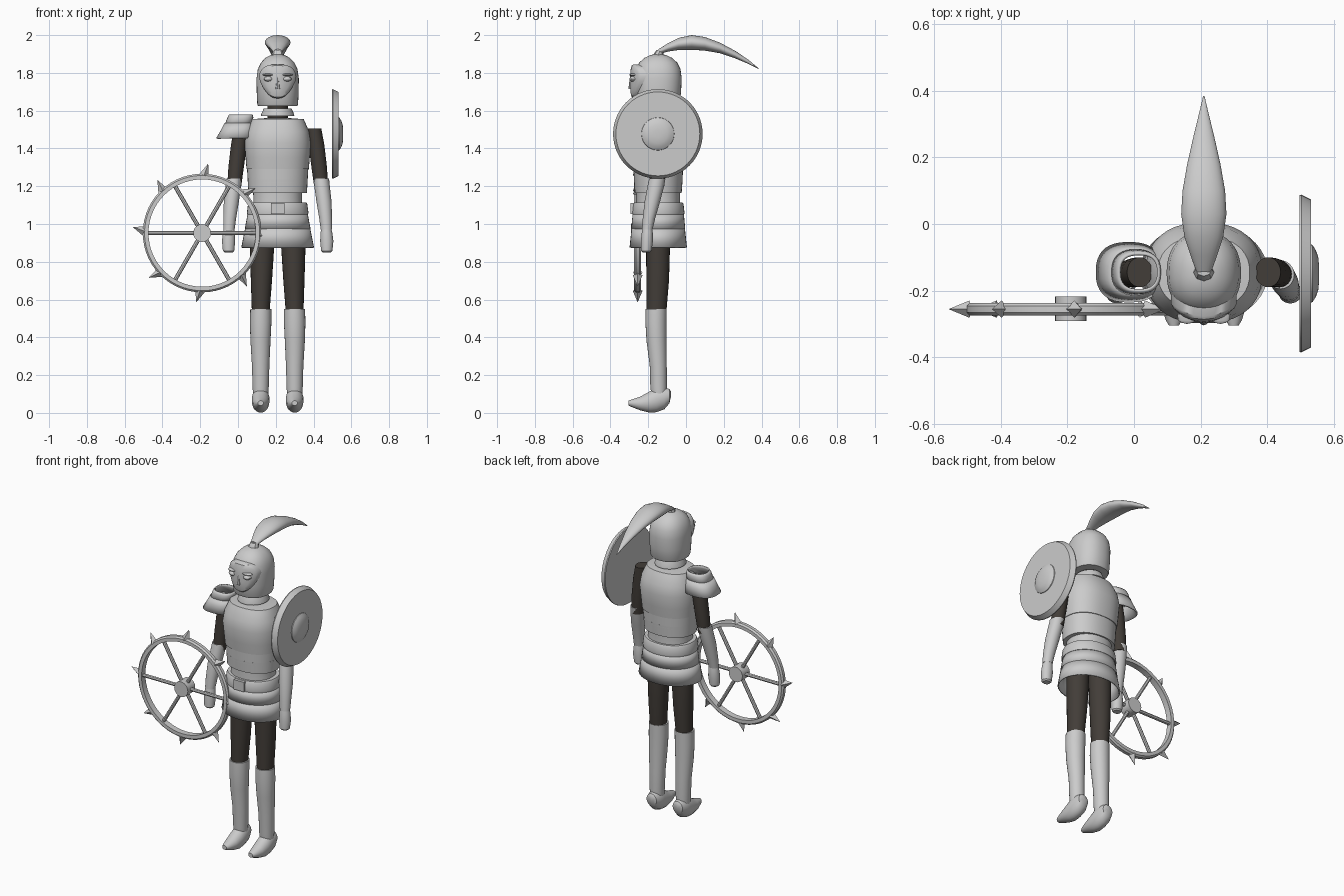
import bpy, bmesh, math
from mathutils import Vector

cube = bpy.data.objects.get("Cube")
if cube:
    bpy.data.objects.remove(cube)


def material(name, r, g, b):
    m = bpy.data.materials.new(name)
    m.use_nodes = True
    m.diffuse_color = (r, g, b, 1)
    m.node_tree.nodes["Principled BSDF"].inputs["Base Color"].default_value = (r, g, b, 1)
    return m


STEEL = material("steel grey", 0.6, 0.6, 0.6)
LEATHER = material("dark leather", 0.055, 0.047, 0.04)
CX, CY = 0.21, -0.147    # body axis


def finish(name, bm, mat=STEEL, angle=35):
    bmesh.ops.recalc_face_normals(bm, faces=bm.faces[:])
    me = bpy.data.meshes.new(name)
    bm.to_mesh(me)
    bm.free()
    me.materials.append(mat)
    me.shade_smooth()
    me.set_sharp_from_angle(angle=math.radians(angle))
    ob = bpy.data.objects.new(name, me)
    bpy.context.collection.objects.link(ob)
    return ob


def place(axis, t, a, b):
    return {"x": (t, a, b), "y": (a, t, b), "z": (a, b, t)}[axis]


def loft(name, rings, mat=STEEL, axis="z", n=32, power=2.0, caps=True,
         loop=False, shell=0, warp=None):
    """Skin elliptical rings (t, centre a, centre b, radius a, radius b)."""
    bm = bmesh.new()
    rows = []
    for t, ca, cb, ra, rb in rings:
        row = []
        for i in range(n):
            u = 2 * math.pi * i / n
            c, s = math.cos(u), math.sin(u)
            a = ca + ra * math.copysign(abs(c) ** (2 / power), c)
            b = cb + rb * math.copysign(abs(s) ** (2 / power), s)
            p = place(axis, t, a, b)
            row.append(bm.verts.new(warp(*p) if warp else p))
        rows.append(row)
    pairs = list(zip(rows, rows[1:])) + ([(rows[-1], rows[0])] if loop else [])
    for lo, hi in pairs:
        for i in range(n):
            j = (i + 1) % n
            bm.faces.new((lo[i], lo[j], hi[j], hi[i]))
    if caps and not loop:
        bm.faces.new(rows[0])
        bm.faces.new(rows[-1])
    ob = finish(name, bm, mat)
    if shell:
        mod = ob.modifiers.new("thickness", "SOLIDIFY")
        mod.thickness = shell
    return ob


def body(name, rows, **kw):
    """Loft of (z, radius x, radius y) rows around the body axis."""
    return loft(name, [(z, CX, CY, rx, ry) for z, rx, ry in rows], n=40, **kw)


def rod(name, p, q, r1, r2, sides):
    p, q = Vector(p), Vector(q)
    bm = bmesh.new()
    bmesh.ops.create_cone(bm, cap_ends=True, segments=sides, radius1=r1,
                          radius2=r2, depth=(q - p).length)
    ob = finish(name, bm)
    ob.rotation_mode = "QUATERNION"
    ob.rotation_quaternion = (q - p).to_track_quat("Z", "Y")
    ob.location = (p + q) / 2
    return ob


# Torso plates, overlapping like lames
body("chest_plate", [(1.29, .165, .135), (1.35, .17, .143), (1.43, .176, .152),
                     (1.49, .166, .142), (1.54, .145, .118), (1.555, .138, .11),
                     (1.56, .07, .07)], power=2.3)
body("upper_belly_lame", [(1.22, .158, .128), (1.305, .163, .132)], power=2.2)
body("lower_belly_lame", [(1.165, .155, .124), (1.235, .159, .129)], power=2.2)
body("waist", [(1.05, .14, .118), (1.11, .128, .115), (1.18, .13, .116)], power=2.2)

# Belt and skirt
body("belt", [(1.05, .161, .137), (1.06, .163, .139), (1.105, .157, .134),
              (1.115, .152, .128)], power=2.1)
bm = bmesh.new()
bmesh.ops.create_cube(bm, size=1)
buckle = finish("belt_buckle", bm)
buckle.scale = (.07, .02, .06)
buckle.location = (CX, -.283, 1.082)
body("upper_skirt", [(.975, .174, .143), (1.06, .158, .135)], caps=False, shell=.008)
body("lower_skirt", [(.875, .193, .152), (.99, .17, .14)], caps=False, shell=.008)
body("skirt_lining", [(1.0, .16, .13), (1.05, .15, .125)])

# Neck and gorget
body("neck", [(1.55, .055, .06), (1.65, .055, .06)], mat=LEATHER)
body("gorget", [(1.572, .088, .094), (1.582, .087, .093), (1.612, .073, .08)])

# Helmet
body("helmet", [(1.625, .104, .108), (1.635, .108, .113), (1.7, .111, .121),
                (1.77, .112, .124), (1.82, .105, .118), (1.855, .088, .1),
                (1.88, .064, .072), (1.895, .035, .04), (1.9, .006, .006)], power=2.25)


def visor_taper(x, y, z):
    # Narrow toward the chin and wrap around the cheeks
    k = min(1, .55 + .45 * (z - 1.67) / .1)
    dx = (x - CX) * k
    return (CX + dx, y + 4 * dx * dx, z)


loft("visor", [(y, CX, 1.755, .1 * s, .09 * s) for y, s in
               ((-.22, 1), (-.278, 1), (-.287, .93), (-.293, .7), (-.296, .35), (-.297, .05))],
     axis="y", power=2.8, warp=visor_taper)
for side, word in ((-1, "right"), (1, "left")):
    x = CX + side * .05
    for part, z, rx, rz in (("eye", 1.768, .024, .014), ("brow", 1.79, .03, .007)):
        loft(f"{word}_visor_{part}", [(y, x, z, rx * s, rz * s) for y, s in
             ((-.27, 1), (-.29, .9), (-.297, .55), (-.3, .1))], axis="y", n=16)
rod("visor_nose", (CX, -.292, 1.715), (CX, -.292, 1.785), .013, .004, 8)

# Plume
loft("plume_socket", [(1.885, CX, -.145, .034, .03), (1.9, CX, -.145, .03, .026),
                      (1.92, CX, -.137, .024, .02)], n=8)
loft("plume", [(y, CX, z, rx, rz) for y, z, rx, rz in
               ((-.145, 1.912, .022, .014), (-.095, 1.935, .04, .022),
                (-.04, 1.953, .058, .032), (.03, 1.961, .068, .039),
                (.1, 1.954, .064, .036), (.18, 1.932, .05, .028),
                (.26, 1.897, .032, .02), (.33, 1.859, .015, .011),
                (.385, 1.822, .002, .002))], axis="y", n=24)

# Limbs, mirrored about the body axis
for side, word in ((-1, "right"), (1, "left")):
    def limb(name, rows, mat=STEEL, axis="z", **kw):
        return loft(f"{word}_{name}", [(t, CX + side * a, b, ra, rb)
                    for t, a, b, ra, rb in rows], mat, axis, n=24, **kw)

    limb("upper_arm", [(1.2, .23, -.153, .037, .038), (1.3, .22, -.148, .041, .042),
                       (1.42, .205, -.145, .042, .044), (1.505, .193, -.145, .038, .045)],
         LEATHER)
    limb("forearm", [(.97, .258, -.205, .03, .028), (1.03, .254, -.196, .034, .033),
                     (1.12, .245, -.178, .04, .041), (1.2, .235, -.16, .041, .044),
                     (1.24, .231, -.152, .041, .043)])
    limb("hand", [(.85, .26, -.21, .022, .02), (.858, .26, -.21, .03, .028),
                  (.91, .26, -.207, .035, .032), (.955, .258, -.205, .031, .029),
                  (.985, .257, -.204, .025, .024)])
    limb("thigh", [(.52, .09, -.157, .046, .052), (.7, .086, -.15, .056, .06),
                   (.87, .083, -.148, .064, .063), (1.0, .08, -.147, .064, .064)], LEATHER)
    limb("greave", [(.09, .09, -.143, .04, .04), (.14, .09, -.145, .043, .044),
                    (.25, .09, -.147, .046, .045), (.38, .091, -.156, .053, .053),
                    (.48, .09, -.159, .057, .056), (.55, .089, -.158, .056, .056)])
    limb("shoe", [(-.08, .09, .1, .018, .014), (-.088, .09, .088, .034, .038),
                  (-.115, .09, .077, .044, .058), (-.155, .09, .07, .047, .066),
                  (-.19, .09, .058, .046, .057), (-.24, .09, .05, .04, .037),
                  (-.29, .09, .051, .024, .019), (-.305, .09, .052, .015, .013)], axis="y")

# Single shoulder guard: flared skirt with an open collar
loft("pauldron_flare", [(1.455, -.015, -.145, .1, .091), (1.5, -.003, -.145, .086, .079),
                        (1.535, .003, -.145, .074, .07)],
     n=36, power=2.5, caps=False, shell=.008)
loft("pauldron_collar", [(1.525, .003, -.145, .074, .07), (1.565, .013, -.145, .068, .064),
                         (1.58, .015, -.145, .062, .058)],
     n=36, power=2.5, caps=False, shell=.008)

# Round shield with boss
SZ = 1.477
loft("shield_plate", [(x, -.149, SZ, r, r) for x, r in
                      ((.497, .236), (.503, .237), (.533, .222))], axis="x", n=56)
loft("shield_boss", [(x, -.149, SZ, r, r) for x, r in
                     ((.53, .088), (.537, .086), (.547, .07), (.554, .05), (.557, .02))],
     axis="x", n=40)

# Spiked wheel
WX, WY, WZ = -.19, -.256, .952


def on_wheel(degrees, radius):
    u = math.radians(degrees)
    return (WX + radius * math.cos(u), WY, WZ + radius * math.sin(u))


loft("wheel_rim", [(WY + dy, WX, WZ, r, r) for dy, r in
                   ((-.019, .284), (-.019, .305), (-.01, .314), (.01, .314),
                    (.019, .305), (.019, .284))], axis="y", n=56, loop=True)
rod("wheel_hub", (WX, -.291, WZ), (WX, -.218, WZ), .047, .047, 24)
for k in range(6):
    rod(f"wheel_spoke_{k + 1}", on_wheel(60 * k, .03), on_wheel(60 * k, .29), .011, .011, 8)
for k in range(8):
    rod(f"wheel_spike_{k + 1}", on_wheel(45 * k - 2, .305), on_wheel(45 * k - 5, .369),
        .026, 0, 4)
